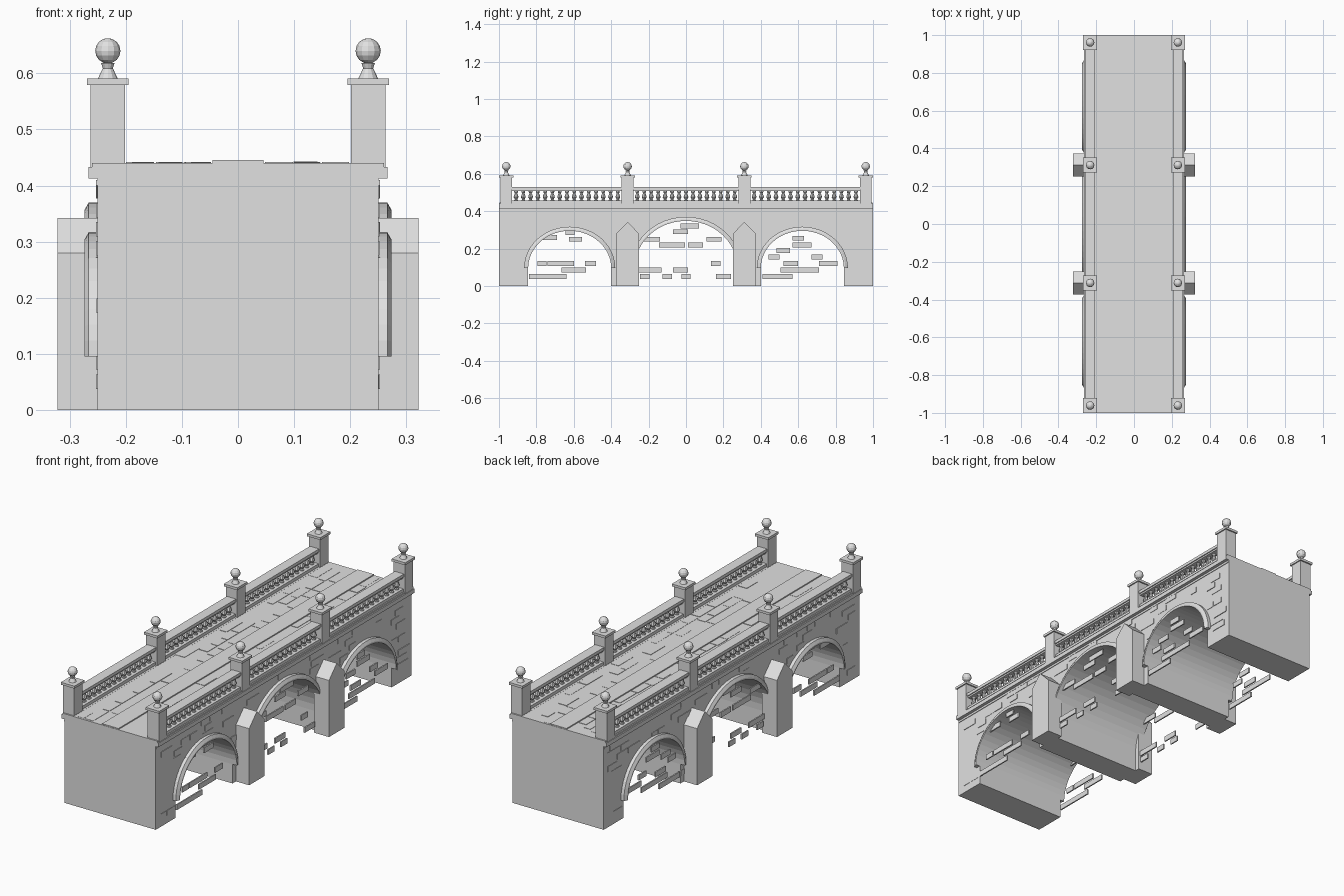
import bpy, bmesh, math, random

if "Cube" in bpy.data.objects:
    bpy.data.objects.remove(bpy.data.objects["Cube"])
random.seed(7)

stone = bpy.data.materials.new("grey stone")
stone.diffuse_color = (0.75, 0.75, 0.75, 1)
stone.use_nodes = True
stone.node_tree.nodes["Principled BSDF"].inputs["Base Color"].default_value = stone.diffuse_color


def finish(name, bm):
    bmesh.ops.recalc_face_normals(bm, faces=bm.faces[:])
    me = bpy.data.meshes.new(name)
    bm.to_mesh(me)
    bm.free()
    me.materials.append(stone)
    ob = bpy.data.objects.new(name, me)
    bpy.context.collection.objects.link(ob)
    return ob


def box(bm, x0, x1, y0, y1, z0, z1):
    vs = [bm.verts.new((x, y, z)) for x in (x0, x1) for y in (y0, y1) for z in (z0, z1)]
    for f in ((0, 1, 3, 2), (4, 6, 7, 5), (0, 4, 5, 1), (2, 3, 7, 6), (0, 2, 6, 4), (1, 5, 7, 3)):
        bm.faces.new([vs[i] for i in f])


def prism(bm, pts, x0, x1):
    """Extrude a (y, z) outline along x."""
    a = [bm.verts.new((x0, y, z)) for y, z in pts]
    b = [bm.verts.new((x1, y, z)) for y, z in pts]
    bm.faces.new(a)
    bm.faces.new(b[::-1])
    for i in range(len(pts)):
        j = (i + 1) % len(pts)
        bm.faces.new((a[i], a[j], b[j], b[i]))


def lathe(bm, prof, x, y, n):
    """Spin an (r, z) profile about a vertical axis."""
    rings = [[bm.verts.new((x + r * math.cos(2 * math.pi * i / n),
                            y + r * math.sin(2 * math.pi * i / n), z)) for i in range(n)]
             for r, z in prof]
    for p, q in zip(rings, rings[1:]):
        for i in range(n):
            j = (i + 1) % n
            bm.faces.new((p[i], p[j], q[j], q[i]))
    bm.faces.new(rings[0][::-1])
    bm.faces.new(rings[-1])


SPRING, SEG = 0.095, 24
ARCHES = [(-0.622, 0.222, 0.200), (0, 0.275, 0.253), (0.622, 0.222, 0.200)]  # centre, half width, rise
POSTS = (-0.961, -0.312, 0.312, 0.961)
PX = 0.232


def arc(c, a, b):
    return [(c - a * math.cos(math.pi * i / SEG), SPRING + b * math.sin(math.pi * i / SEG))
            for i in range(SEG + 1)]


# Bridge body with three openings
outline = [(-1, 0)]
for c, a, b in ARCHES:
    outline += [(c - a, 0)] + arc(c, a, b) + [(c + a, 0)]
outline += [(1, 0), (1, 0.44), (-1, 0.44)]
bm = bmesh.new()
prism(bm, outline, -0.25, 0.25)
finish("bridge_body", bm)

# Chamfered arch rings on both faces
section = [(0, 0.245), (0, 0.274), (0.008, 0.274), (0.022, 0.266), (0.022, 0.245)]
bm = bmesh.new()
for s in (-1, 1):
    for c, a, b in ARCHES:
        loops = []
        for off, x in section:
            loops.append([bm.verts.new((s * x, y, z)) for y, z in arc(c, a + off, b + off)])
        for k in range(len(section)):
            p, q = loops[k], loops[(k + 1) % len(section)]
            for i in range(SEG):
                bm.faces.new((p[i], p[i + 1], q[i + 1], q[i]))
        bm.faces.new([l[0] for l in loops])
        bm.faces.new([l[-1] for l in loops])
finish("arch_rings", bm)

# Gabled pier buttresses
bm = bmesh.new()
for s in (-1, 1):
    for c in (-0.312, 0.312):
        prism(bm, [(c - .061, 0), (c + .061, 0), (c + .061, .28), (c, .342), (c - .061, .28)],
              s * 0.24, s * 0.322)
finish("pier_buttresses", bm)

# Cornice and parapet rails
bm = bmesh.new()
for s in (-1, 1):
    box(bm, s * 0.2, s * 0.253, -0.998, 0.998, 0.40, 0.41)
    box(bm, s * 0.2, s * 0.266, -1, 1, 0.413, 0.433)
    box(bm, s * 0.2, s * 0.26, -1, 1, 0.433, 0.4405)
finish("cornice", bm)
bm = bmesh.new()
for s in (-1, 1):
    box(bm, s * (PX - .022), s * (PX + .022), -0.95, 0.95, 0.44, 0.456)
    box(bm, s * (PX - .02), s * (PX + .02), -0.95, 0.95, 0.507, 0.515)
    box(bm, s * (PX - .025), s * (PX + .025), -0.95, 0.95, 0.515, 0.53)
finish("parapet_rails", bm)

# Balusters
bm = bmesh.new()
prof = [(.010, .455), (.010, .460), (.006, .463), (.013, .475), (.011, .483),
        (.006, .496), (.010, .502), (.010, .509)]
for s in (-1, 1):
    for y0, y1 in zip(POSTS, POSTS[1:]):
        lo, hi, n = y0 + 0.033, y1 - 0.033, 15
        for i in range(n):
            lathe(bm, prof, s * PX, lo + (hi - lo) * (i + 0.5) / n, 8)
finish("balusters", bm)

# Posts, caps and ball finials
posts, finials = bmesh.new(), bmesh.new()
ball = [(.0225 * math.sin(t), .640 - .0225 * math.cos(t))
        for t in [math.pi * k / 8 for k in range(1, 8)]]
for s in (-1, 1):
    for y in POSTS:
        box(posts, s * PX - .031, s * PX + .031, y - .032, y + .032, .433, .58)
        box(posts, s * PX - .037, s * PX + .037, y - .039, y + .039, .579, .591)
        lathe(finials, [(.018, .59), (.009, .609), (.012, .618)], s * PX, y, 12)
        lathe(finials, [(.003, .6176)] + ball + [(.003, .6624)], s * PX, y, 12)
finish("parapet_posts", posts)
finish("ball_finials", finials)

# Raised facing stones across the arch openings: y centre, z, length
spanning = [(-.74, .05, .2), (-.77, .12, .05), (-.67, .12, .14), (-.60, .085, .13),
            (-.51, .12, .06), (-.59, .25, .07), (-.73, .26, .08), (-.62, .285, .05),
            (-.22, .05, .05), (-.10, .05, .05), (0, .05, .05), (.20, .05, .08),
            (-.19, .085, .12), (-.03, .085, .08), (.16, .12, .05), (-.20, .25, .12),
            (-.05, .22, .09), (.05, .22, .08), (-.12, .22, .05), (.02, .32, .1),
            (.15, .25, .08), (-.03, .29, .08), (.49, .05, .16), (.55, .085, .09),
            (.65, .085, .12), (.76, .12, .1), (.56, .12, .08), (.52, .19, .07),
            (.62, .22, .1), (.70, .155, .06), (.47, .155, .06), (.60, .255, .06)]
bm = bmesh.new()
for s in (-1, 1):
    for y, z, l in spanning:
        box(bm, s * 0.247, s * 0.2535, y - l / 2, y + l / 2, z - .013, z + .013)
    # scattered wall stones
    for row in range(11):
        z, y = 0.05 + row * 0.034, -0.96
        while y < 0.9:
            l = random.uniform(.04, .10)
            clear = all(abs(y + l / 2 - c) > a + l / 2 or
                        ((abs(y + l / 2 - c) - l / 2) / (a + .02)) ** 2 + ((z - SPRING) / (b + .02)) ** 2 > 1
                        and z > SPRING for c, a, b in ARCHES)
            if clear and random.random() < .36:
                box(bm, s * 0.247, s * random.uniform(.2515, .2535), y, y + l, z - .013, z + .013)
            y += l + .006
finish("facing_stones", bm)

# Deck: raised centre strip and uneven slabs either side
bm = bmesh.new()
box(bm, -0.045, 0.045, -0.998, 0.998, 0.435, 0.4455)
finish("deck_centre_strip", bm)
bm = bmesh.new()
for s in (-1, 1):
    for lane in range(3):
        x0, y = 0.048 + lane * 0.051, -0.99
        while y < 0.9:
            l = random.uniform(.06, .13)
            if random.random() < .5:
                box(bm, s * x0, s * (x0 + random.uniform(.03, .05)), y, y + l,
                    .437, random.uniform(.4408, .4425))
            y += l + .004
finish("deck_slabs", bm)
